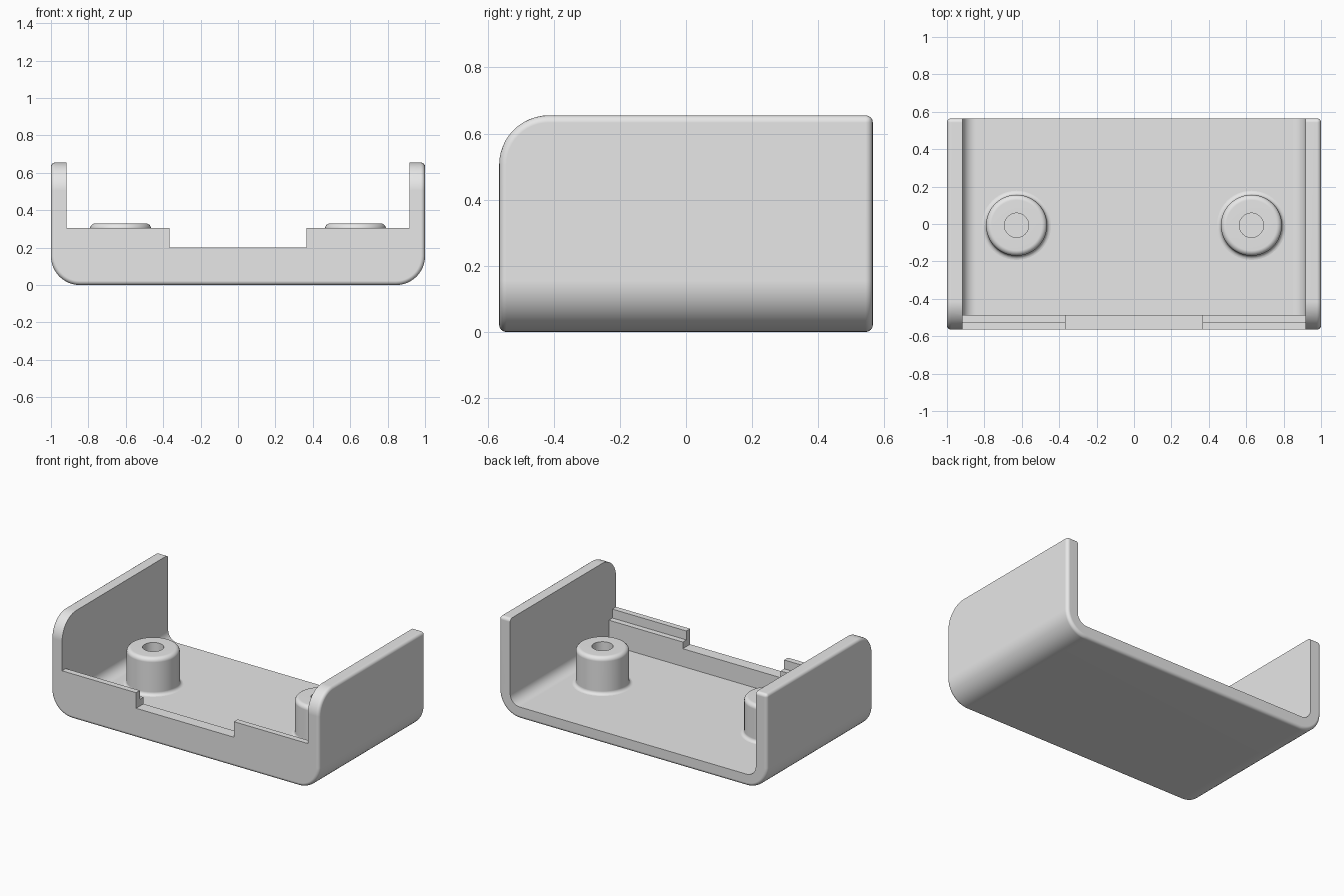
import bpy, bmesh
from math import sin, cos, pi, radians

if "Cube" in bpy.data.objects:
    bpy.data.objects.remove(bpy.data.objects["Cube"], do_unlink=True)

W, D, H = 1.0, 0.565, 0.655      # half width, half depth, height
INNER = 0.917                    # half width between the side walls
FLOOR = 0.08                     # top of the floor
BACK = D + 0.2                   # cutters overshoot the shell

grey = bpy.data.materials.new("light grey plastic")
grey.use_nodes = True
colour = (0.8, 0.8, 0.8, 1)
grey.diffuse_color = colour
grey.node_tree.nodes["Principled BSDF"].inputs["Base Color"].default_value = colour


def make_object(name, bm):
    bmesh.ops.recalc_face_normals(bm, faces=bm.faces)
    mesh = bpy.data.meshes.new(name)
    bm.to_mesh(mesh)
    bm.free()
    mesh.materials.append(grey)
    obj = bpy.data.objects.new(name, mesh)
    bpy.context.collection.objects.link(obj)
    return obj


def box(x, y0, y1, z0, z1):
    bm = bmesh.new()
    bmesh.ops.create_cube(bm, size=1)
    for v in bm.verts:
        v.co = (v.co.x * 2 * x, y0 if v.co.y < 0 else y1, z0 if v.co.z < 0 else z1)
    return bm


def round_edges(bm, test, radius, segments):
    edges = [e for e in bm.edges if test(*(e.verts[0].co + e.verts[1].co) / 2)]
    bmesh.ops.bevel(bm, geom=edges, offset=radius, segments=segments,
                    profile=0.5, affect='EDGES')


def select_only(obj):
    bpy.ops.object.select_all(action='DESELECT')
    obj.select_set(True)
    bpy.context.view_layer.objects.active = obj


def finish(obj):
    select_only(obj)
    for mod in list(obj.modifiers):
        bpy.ops.object.modifier_apply(modifier=mod.name)
    bpy.ops.object.shade_smooth_by_angle(angle=radians(32))
    obj.modifiers.new("even shading", 'WEIGHTED_NORMAL').keep_sharp = True


# Outer shell: big rounds below and at the upper front, small rounds elsewhere
bm = box(W, -D, D, 0, H)
round_edges(bm, lambda x, y, z: abs(x) > 0.9 and abs(y) < 0.1 and z < 0.1, 0.155, 12)
round_edges(bm, lambda x, y, z: abs(x) < 0.1 and y < -0.5 and z > 0.6, 0.15, 12)
shell = make_object("tray_shell", bm)
soft = shell.modifiers.new("soft edges", 'BEVEL')
soft.width, soft.segments = 0.022, 4
soft.limit_method, soft.angle_limit = 'ANGLE', radians(40)

# Cavity, ledge behind the lip, front opening and middle notch
cavity = box(INNER, -0.487, BACK, FLOOR, 1)
round_edges(cavity, lambda x, y, z: abs(x) > 0.9 and abs(y) < 0.3 and z < 0.1, 0.07, 8)
cutters = [
    make_object("cavity_cutter", cavity),
    make_object("ledge_cutter", box(INNER, -0.525, BACK, 0.245, 1)),
    make_object("front_opening_cutter", box(INNER, -BACK, BACK, 0.305, 1)),
    make_object("notch_cutter", box(0.365, -BACK, 0, 0.2, 1)),
]
for cutter in cutters:
    cut = shell.modifiers.new(cutter.name, 'BOOLEAN')
    cut.operation, cut.solver, cut.object = 'DIFFERENCE', 'EXACT', cutter
    cutter.hide_render = True
finish(shell)
for cutter in cutters:
    bpy.data.objects.remove(cutter, do_unlink=True)


# Screw posts: turned profile with a filleted foot, rounded rim and blind hole
def arc(cx, cz, r, a0, a1, n=5):
    angles = [radians(a0 + (a1 - a0) * i / n) for i in range(n + 1)]
    return [(cx + r * cos(a), cz + r * sin(a)) for a in angles]


def screw_post(name, x):
    radius, top, hole = 0.163, 0.33, 0.065
    profile = (arc(radius + 0.022, FLOOR + 0.022, 0.022, 270, 180)
               + arc(radius - 0.028, top - 0.028, 0.028, 0, 90)
               + [(hole, top), (hole, FLOOR + 0.01), (0, FLOOR + 0.01)])
    bm = bmesh.new()
    verts = [bm.verts.new((r, 0, z)) for r, z in profile]
    edges = [bm.edges.new(pair) for pair in zip(verts, verts[1:])]
    bmesh.ops.spin(bm, geom=verts + edges, cent=(0, 0, 0), axis=(0, 0, 1),
                   angle=2 * pi, steps=48, use_merge=True)
    bmesh.ops.remove_doubles(bm, verts=bm.verts, dist=0.0001)
    post = make_object(name, bm)
    # Open surface: make sure the rim faces up
    rim = max(post.data.polygons, key=lambda p: p.center.z)
    if rim.normal.z < 0:
        post.data.flip_normals()
    post.location = (x, -0.007, 0)
    finish(post)


screw_post("left_screw_post", 0.628)
screw_post("right_screw_post", -0.628)
